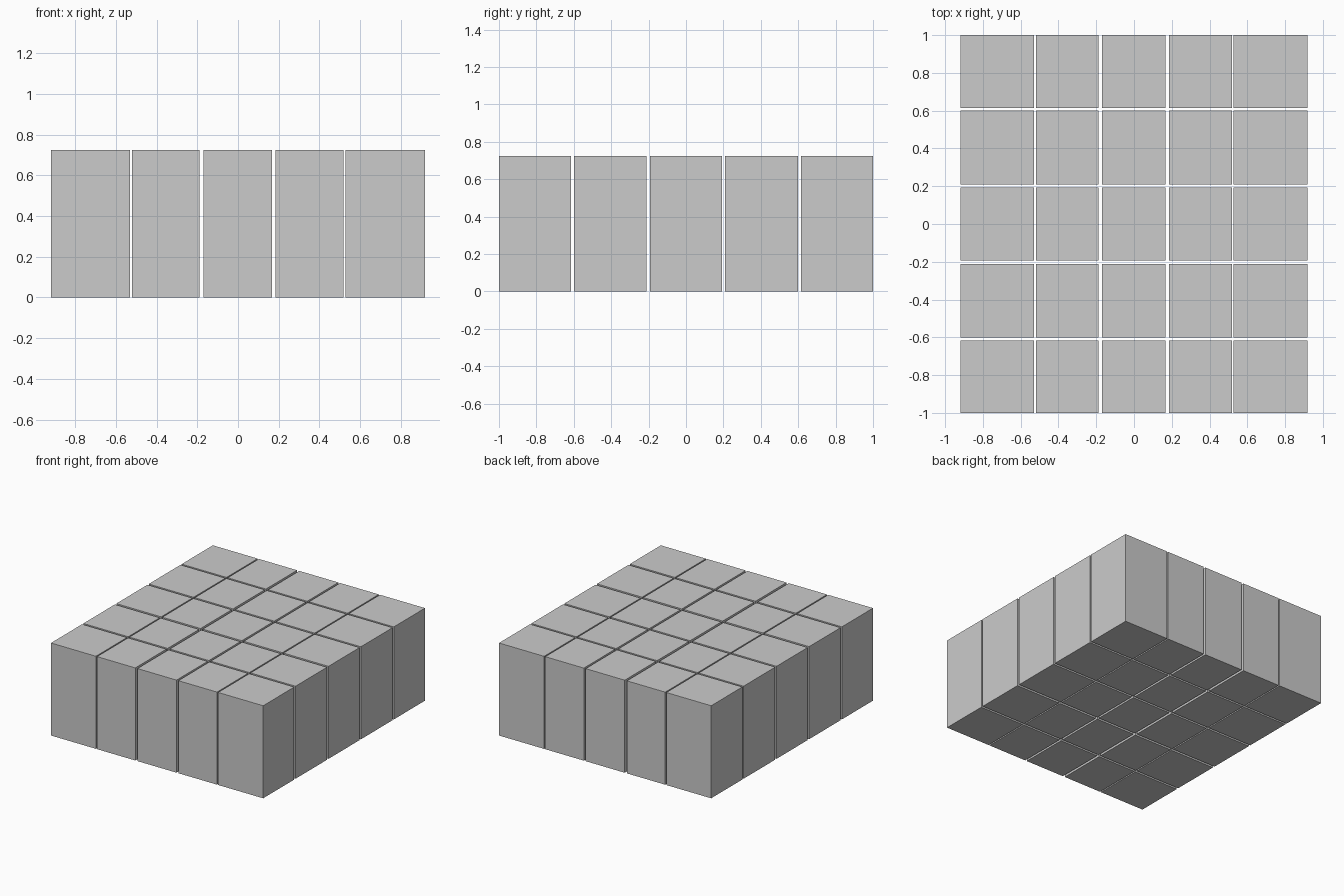
import bpy
import bmesh
from mathutils import Matrix

if "Cube" in bpy.data.objects:
    bpy.data.objects.remove(bpy.data.objects["Cube"])

HEIGHT = 0.724
# start and end of each column (x) and row (y)
COLUMNS = [(-0.918, -0.53), (-0.52, -0.189), (-0.17, 0.168), (0.184, 0.518), (0.528, 0.918)]
ROWS = [(-1.0, -0.616), (-0.6, -0.211), (-0.193, 0.192), (0.208, 0.6), (0.615, 1.0)]


def block(name, x0, x1, y0, y1):
    """Rectangular block standing on the ground, origin at its base centre."""
    bm = bmesh.new()
    bmesh.ops.create_cube(bm, size=1.0, matrix=Matrix.Translation((0, 0, HEIGHT / 2))
                          @ Matrix.Diagonal((x1 - x0, y1 - y0, HEIGHT, 1)))
    mesh = bpy.data.meshes.new(name)
    bm.to_mesh(mesh)
    bm.free()
    obj = bpy.data.objects.new(name, mesh)
    obj.location = ((x0 + x1) / 2, (y0 + y1) / 2, 0)
    bpy.context.collection.objects.link(obj)


# five by five grid of blocks with narrow gaps running right through
for r, (y0, y1) in enumerate(ROWS, 1):
    for c, (x0, x1) in enumerate(COLUMNS, 1):
        block(f"block_row{r}_column{c}", x0, x1, y0, y1)
